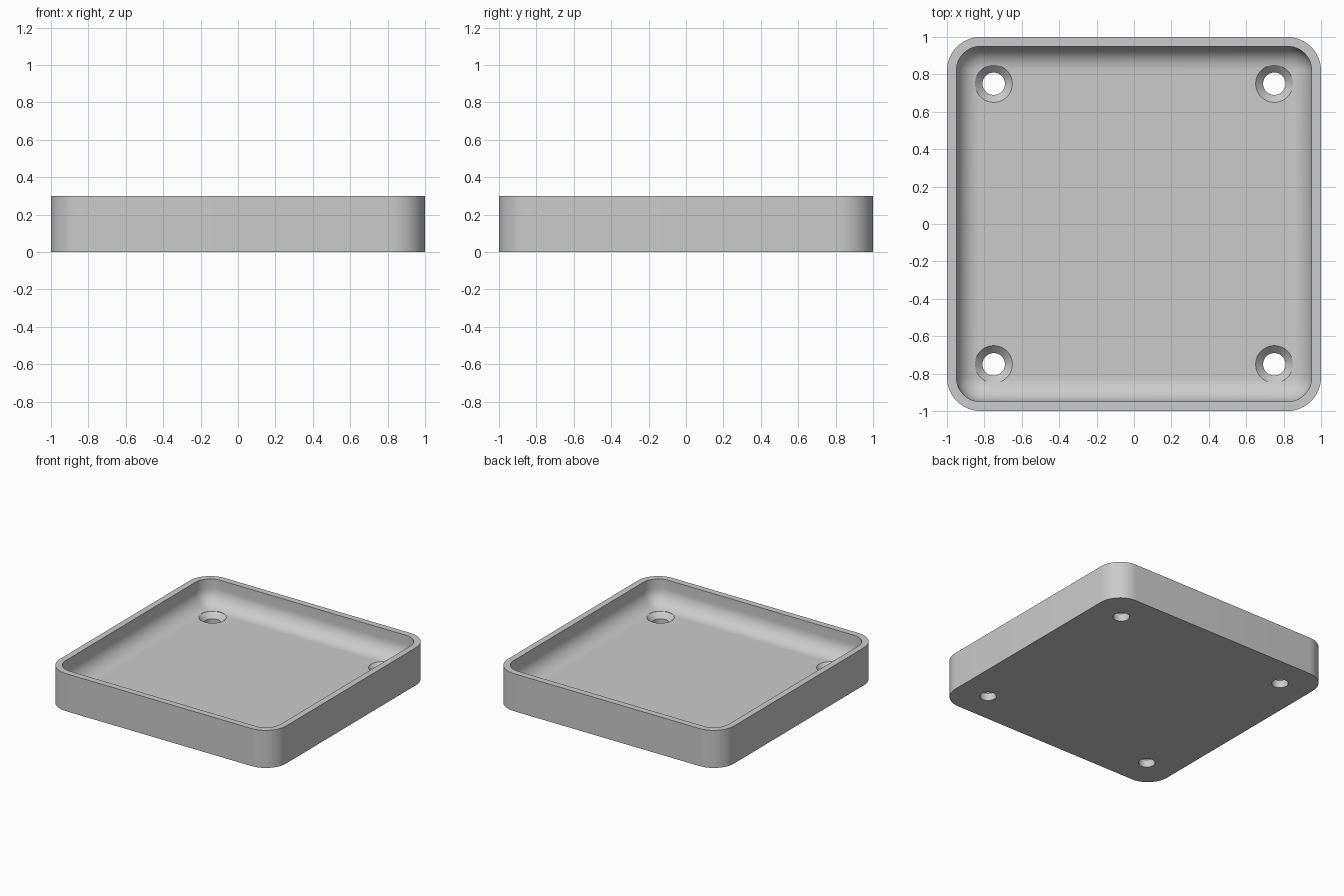
import bpy, bmesh, math

if "Cube" in bpy.data.objects:
    bpy.data.objects.remove(bpy.data.objects["Cube"])

grey = bpy.data.materials.new("light grey")
grey.diffuse_color = (0.6, 0.6, 0.6, 1)
grey.use_nodes = True
grey.node_tree.nodes["Principled BSDF"].inputs["Base Color"].default_value = grey.diffuse_color


def rounded_square(half, radius, z, n=12):
    """Points of a square outline with rounded corners."""
    c = half - radius
    pts = []
    for k, (sx, sy) in enumerate([(1, 1), (-1, 1), (-1, -1), (1, -1)]):
        for i in range(n + 1):
            a = math.pi / 2 * (k + i / n)
            pts.append((sx * c + radius * math.cos(a), sy * c + radius * math.sin(a), z))
    return pts


def circle(x, y, r, z, n=48):
    return [(x + r * math.cos(2 * math.pi * i / n), y + r * math.sin(2 * math.pi * i / n), z)
            for i in range(n)]


def loft(bm, outlines):
    """Join stacked outlines with quads and cap both ends."""
    rings = [[bm.verts.new(p) for p in o] for o in outlines]
    for a, b in zip(rings, rings[1:]):
        for i in range(len(a)):
            j = (i + 1) % len(a)
            bm.faces.new((a[i], a[j], b[j], b[i]))
    bm.faces.new(rings[0][::-1])
    bm.faces.new(rings[-1])


def make_object(name, bm):
    bmesh.ops.recalc_face_normals(bm, faces=bm.faces)
    mesh = bpy.data.meshes.new(name)
    bm.to_mesh(mesh)
    bm.free()
    mesh.materials.append(grey)
    obj = bpy.data.objects.new(name, mesh)
    bpy.context.collection.objects.link(obj)
    return obj


# Tray: outer wall, flat rim, inner wall, rounded fillet down to the floor
FLOOR, FILLET = 0.10, 0.127
outlines = [rounded_square(1, 0.18, 0), rounded_square(1, 0.18, 0.3),
            rounded_square(0.95, 0.13, 0.3)]
for i in range(13):
    a = math.pi / 2 * i / 12
    inset = FILLET * (1 - math.cos(a))
    outlines.append(rounded_square(0.95 - inset, 0.13 - inset,
                                   FLOOR + FILLET * (1 - math.sin(a))))
bm = bmesh.new()
loft(bm, outlines)
tray = make_object("tray", bm)

# Four countersunk screw holes
bm = bmesh.new()
for x in (-0.75, 0.75):
    for y in (-0.75, 0.75):
        loft(bm, [circle(x, y, r, z) for r, z in
                  ((0.06, -0.1), (0.06, 0.06), (0.1, 0.1003), (0.1, 0.2))])
cutter = make_object("screw_hole_cutter", bm)

# Cut the holes and remove the cutter
mod = tray.modifiers.new("screw holes", 'BOOLEAN')
mod.operation = 'DIFFERENCE'
mod.solver = 'EXACT'
mod.object = cutter
bpy.context.view_layer.objects.active = tray
tray.select_set(True)
bpy.ops.object.modifier_apply(modifier=mod.name)
bpy.data.objects.remove(cutter)
bpy.ops.object.shade_smooth_by_angle(angle=math.radians(30))
